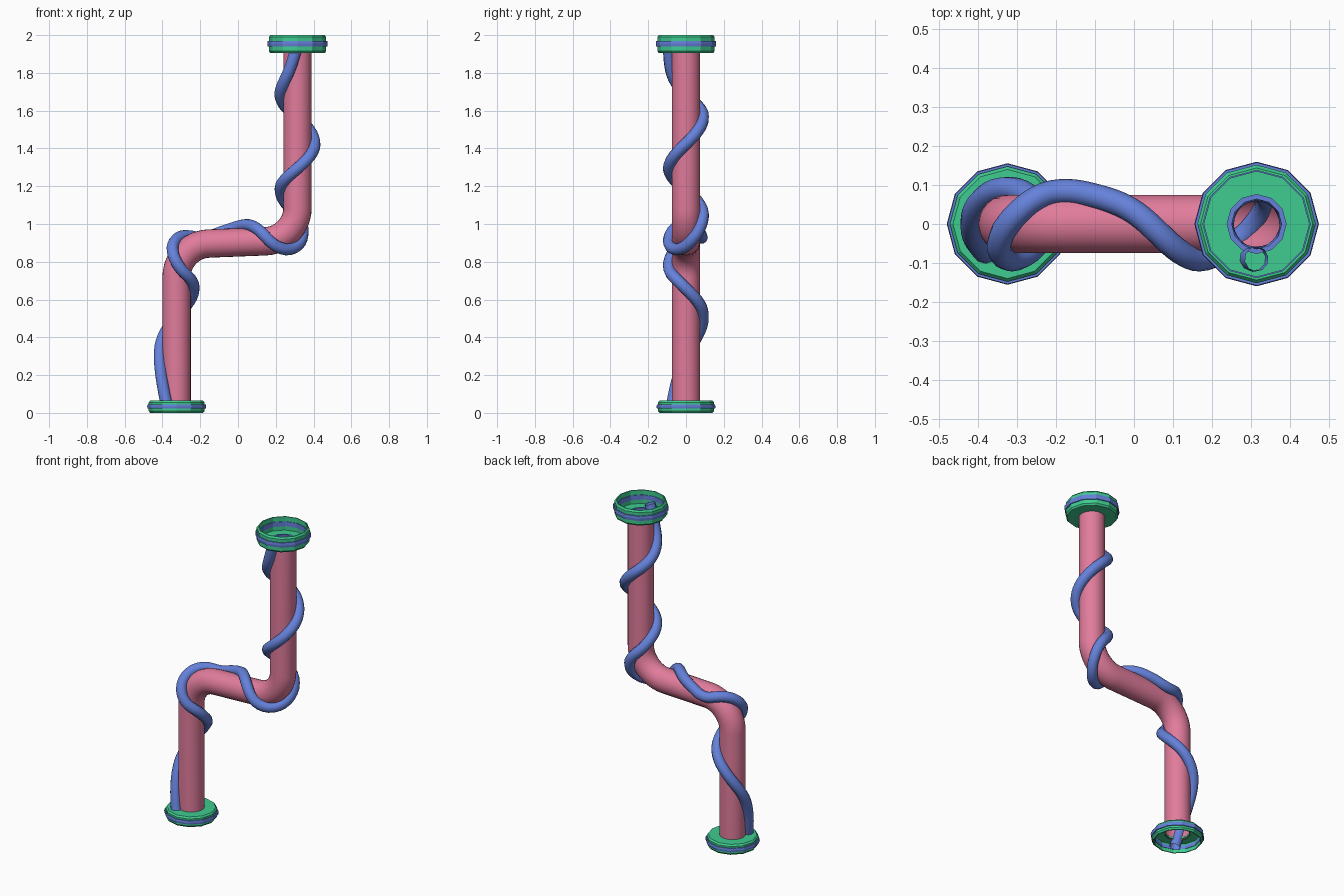
import bpy, bmesh
from math import sin, cos, pi, radians
from mathutils import Vector

if "Cube" in bpy.data.objects:
    bpy.data.objects.remove(bpy.data.objects["Cube"])


def material(name, rgb):
    m = bpy.data.materials.new(name)
    m.diffuse_color = (*rgb, 1)
    m.use_nodes = True
    m.node_tree.nodes["Principled BSDF"].inputs["Base Color"].default_value = m.diffuse_color
    return m


PINK = material("pink", (0.75, 0.20, 0.33))
BLUE = material("blue", (0.13, 0.22, 0.70))
GREEN = material("green", (0.05, 0.60, 0.28))


def tube(name, pts, radius, res, mat):
    """Sweep a round, open-ended tube along a polyline."""
    cu = bpy.data.curves.new(name, 'CURVE')
    cu.dimensions = '3D'
    cu.bevel_depth, cu.bevel_resolution = radius, res
    sp = cu.splines.new('POLY')
    sp.points.add(len(pts) - 1)
    for p, co in zip(sp.points, pts):
        p.co = (*co, 1)
    ob = bpy.data.objects.new(name, cu)
    bpy.context.collection.objects.link(ob)
    cu.materials.append(mat)
    bpy.ops.object.select_all(action='DESELECT')
    ob.select_set(True)
    bpy.context.view_layer.objects.active = ob
    bpy.ops.object.convert(target='MESH')
    bpy.ops.object.shade_smooth_by_angle(angle=radians(50))


def lathe(name, profile, x, mat, n=12):
    """Revolve a closed (radius, z) profile into a faceted ring at x."""
    bm = bmesh.new()
    rings = [[bm.verts.new((x + r * cos(2 * pi * i / n), r * sin(2 * pi * i / n), z))
              for r, z in profile] for i in range(n)]
    k = len(profile)
    for i in range(n):
        a, b = rings[i], rings[(i + 1) % n]
        for j in range(k):
            bm.faces.new((a[j], b[j], b[(j + 1) % k], a[(j + 1) % k]))
    bmesh.ops.recalc_face_normals(bm, faces=bm.faces)
    me = bpy.data.meshes.new(name)
    bm.to_mesh(me)
    bm.free()
    me.materials.append(mat)
    bpy.context.collection.objects.link(bpy.data.objects.new(name, me))


# Centre line of the pipe with two rounded elbows
corners = [Vector(c) for c in ((-.325, 0, 0), (-.325, 0, .89), (.315, 0, .915), (.315, 0, 2))]
T = 0.17
path = [corners[0]]
for i in (1, 2):
    c = corners[i]
    d0 = (corners[i - 1] - c).normalized() * T
    d1 = (corners[i + 1] - c).normalized() * T
    for j in range(13):
        t = j / 12
        p = [c + d0, c + d0 * .45, c + d1 * .45, c + d1]
        path.append(p[0] * (1 - t)**3 + p[1] * 3 * t * (1 - t)**2
                    + p[2] * 3 * t * t * (1 - t) + p[3] * t**3)
path.append(corners[3])

# Main pipe
tube("pipe", [Vector((-.325, 0, .05))] + path[1:-1] + [Vector((.315, 0, 1.915))], 0.075, 10, PINK)


def at_length(s):
    for a, b in zip(path, path[1:]):
        d = (b - a).length
        if s <= d:
            return a.lerp(b, s / d)
        s -= d
    return path[-1].copy()


# Vine: (distance along pipe, angle around it); 0 left/top, 90 back, 270 front
keys = [(.015, -60), (.3, 0), (.5, 85), (.65, 175), (.78, 270), (.87, 360), (.95, 425),
        (1.05, 412), (1.17, 370), (1.30, 280), (1.41, 180), (1.53, 85), (1.65, 5),
        (1.77, -90), (1.90, -180), (2.04, -270), (2.16, -360), (2.27, -415), (2.42, -450)]


def slope(i):
    a, b = keys[max(i - 1, 0)], keys[min(i + 1, len(keys) - 1)]
    return (b[1] - a[1]) / (b[0] - a[0])


vine = []
for i in range(len(keys) - 1):
    (s0, a0), (s1, a1) = keys[i], keys[i + 1]
    h = s1 - s0
    for j in range(8 + (i == len(keys) - 2)):
        t = j / 8
        ang = radians((2*t**3 - 3*t*t + 1) * a0 + (t**3 - 2*t*t + t) * h * slope(i)
                      + (3*t*t - 2*t**3) * a1 + (t**3 - t*t) * h * slope(i + 1))
        s = s0 + h * t
        tan = (at_length(s + .015) - at_length(max(s - .015, 0))).normalized()
        side = Vector((-tan.z, 0, tan.x))
        vine.append(at_length(s) + 0.09 * (cos(ang) * side + sin(ang) * Vector((0, 1, 0))))
tube("vine", vine, 0.032, 3, BLUE)


# Open-cup flanges with blue bands; f maps distance from the floor outward to z
def flange(name, x, f, depth, r, band):
    cup = [(.07, 0), (r - .008, 0), (r, .01), (r, depth - .01), (r - .008, depth),
           (r - .014, depth), (r - .014, .01), (.07, .01)]
    lathe(name + "_flange", [(q, f(z)) for q, z in cup], x, GREEN)
    z0, z1 = band
    ring = [(r - .017, z0), (r + .006, z0), (r + .008, (z0 + z1) / 2), (r + .006, z1), (r - .017, z1)]
    lathe(name + "_band", [(q, f(z)) for q, z in ring], x, BLUE)


flange("top", .315, lambda z: 1.905 + z, .095, .152, (.035, .065))
flange("bottom", -.325, lambda z: .065 - z, .065, .148, (.02, .043))

# Collar round the pipe mouth
lathe("pipe_collar", [(.064, 1.905), (.077, 1.905), (.077, 1.92), (.064, 1.92)], .315, BLUE)
